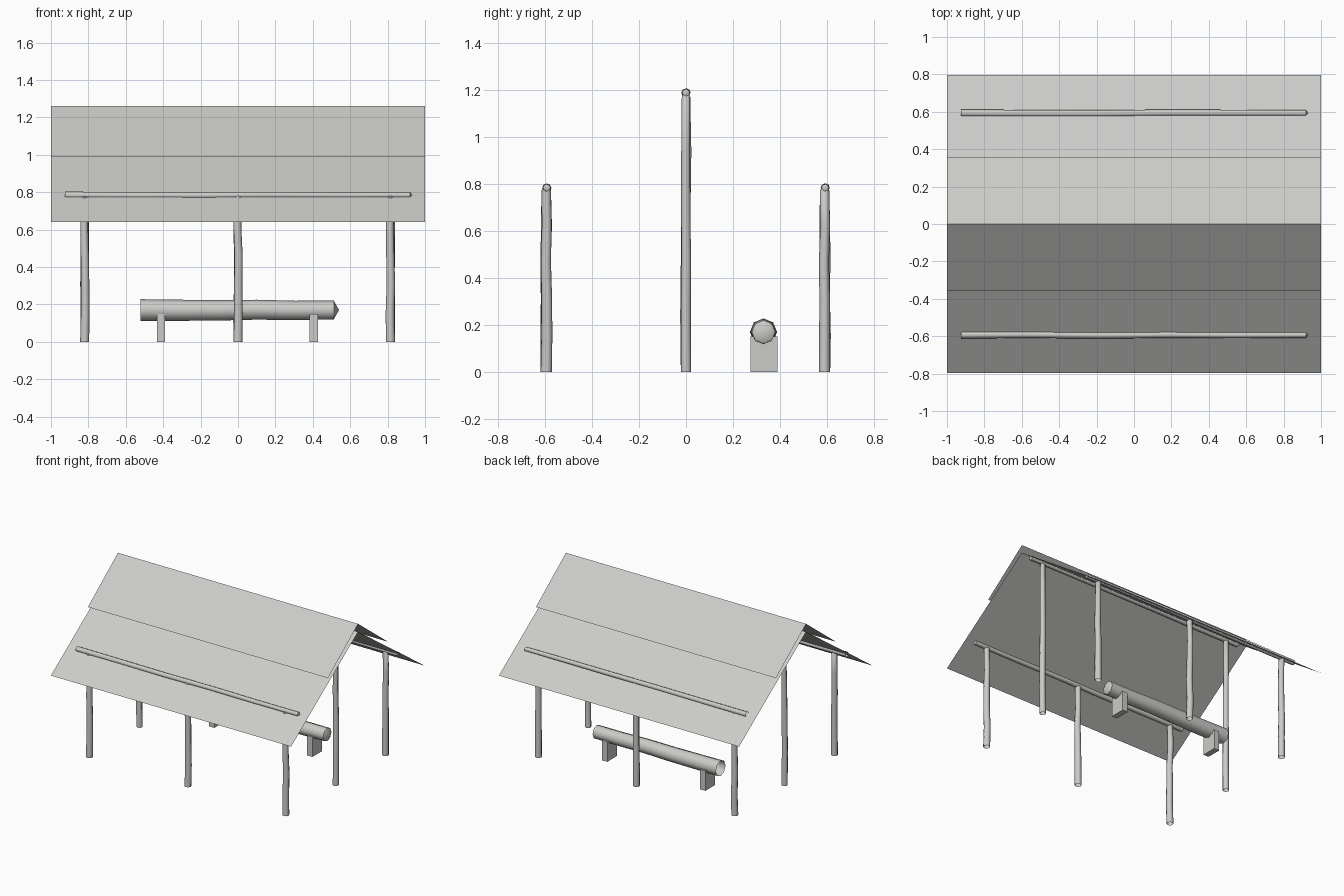
import bpy, bmesh, math, random
from mathutils import Vector

if "Cube" in bpy.data.objects:
    bpy.data.objects.remove(bpy.data.objects["Cube"])

random.seed(4)
grey = bpy.data.materials.new("weathered grey")
grey.diffuse_color = (0.6, 0.6, 0.58, 1)
grey.use_nodes = True
grey.node_tree.nodes["Principled BSDF"].inputs["Base Color"].default_value = grey.diffuse_color


def finish(name, bm, smooth=False):
    mesh = bpy.data.meshes.new(name)
    bm.to_mesh(mesh)
    bm.free()
    mesh.materials.append(grey)
    obj = bpy.data.objects.new(name, mesh)
    bpy.context.collection.objects.link(obj)
    if smooth:
        bpy.ops.object.select_all(action='DESELECT')
        obj.select_set(True)
        bpy.context.view_layer.objects.active = obj
        bpy.ops.object.shade_smooth_by_angle(angle=math.radians(50))
    return obj


def pole(name, start, end, r0, r1, tip, wobble, rings=6, sides=8):
    """Rough trunk: open at the start, slightly crooked, pointed at the end."""
    start, end = Vector(start), Vector(end)
    axis = (end - start).normalized()
    u = Vector((0, 1, 0))
    v = axis.cross(u)
    bm = bmesh.new()
    loops = []
    for i in range(rings):
        t = i / (rings - 1)
        c = start.lerp(end - axis * tip, t)
        if 0 < i < rings - 1:
            c += u * random.uniform(-wobble, wobble) + v * random.uniform(-wobble, wobble)
        r = r0 + (r1 - r0) * t
        loops.append([bm.verts.new(c + r * (u * math.cos(a) + v * math.sin(a)))
                      for a in (2 * math.pi * k / sides for k in range(sides))])
    for a, b in zip(loops, loops[1:]):
        for k in range(sides):
            n = (k + 1) % sides
            bm.faces.new((a[k], a[n], b[n], b[k]))
    point = bm.verts.new(end)
    for k in range(sides):
        bm.faces.new((loops[-1][k], loops[-1][(k + 1) % sides], point))
    bm.normal_update()
    # make the walls face outward
    f = bm.faces[0] if not bm.faces.ensure_lookup_table() else None
    mid = f.calc_center_median() - start
    if f.normal.dot(mid - axis * mid.dot(axis)) < 0:
        bmesh.ops.reverse_faces(bm, faces=bm.faces[:])
    return finish(name, bm, True)


def sheet(name, side, y_end, z_top, z_end):
    """Single roof sheet sloping down from the ridge."""
    bm = bmesh.new()
    pts = [(-1, 0, z_top), (1, 0, z_top), (1, side * y_end, z_end), (-1, side * y_end, z_end)]
    if side > 0:
        pts.reverse()
    f = bm.faces.new([bm.verts.new(p) for p in pts])
    f.normal_update()
    if f.normal.z < 0:
        f.normal_flip()
    finish(name, bm)


def box(name, center, size):
    bm = bmesh.new()
    bmesh.ops.create_cube(bm, size=1)
    for v in bm.verts:
        v.co = Vector(center) + Vector([a * b for a, b in zip(v.co, size)])
    finish(name, bm)


# Roof: a long lower sheet and a short upper sheet on each side
for side, label in ((-1, "front"), (1, "back")):
    sheet(label + "_lower_roof", side, 0.797, 1.20, 0.64)
    sheet(label + "_upper_roof", side, 0.358, 1.26, 0.988)

# Posts: three under each eave, two under the ridge
for y, label in ((-0.595, "front"), (0.59, "back")):
    for x in (-0.82, 0, 0.815):
        pole(label + "_post", (x, y, 0), (x, y, 0.79), 0.024, 0.02, 0.015, 0.004)
for x in (-0.82, 0.815):
    pole("ridge_post", (x, 0, 0), (x, 0, 1.19), 0.022, 0.018, 0.015, 0.004)

# Beams: one along each eave and one along the ridge
for y, z, label in ((-0.593, 0.784, "front"), (0.593, 0.784, "back"), (0, 1.189, "ridge")):
    pole(label + "_beam", (-0.925, y, z), (0.93, y, z), 0.019, 0.016, 0.01, 0.002)

# Log bench on two block legs
pole("bench_log", (-0.52, 0.33, 0.17), (0.54, 0.33, 0.17), 0.058, 0.05, 0.028, 0.002)
for x in (-0.412, 0.405):
    box("bench_leg", (x, 0.332, 0.075), (0.044, 0.114, 0.15))
